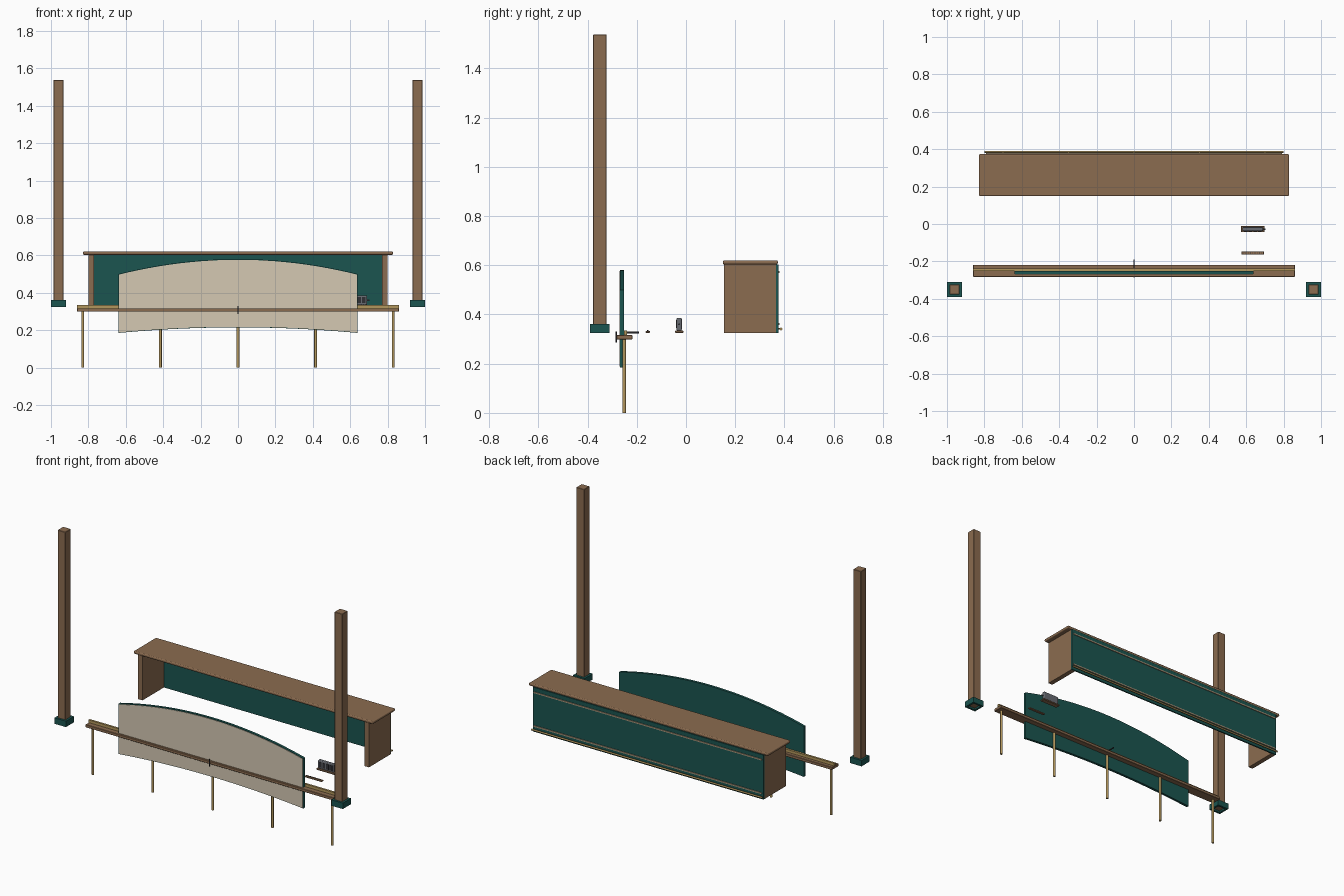
import bpy, math
from mathutils import Vector

if "Cube" in bpy.data.objects:
    bpy.data.objects.remove(bpy.data.objects["Cube"])


def mat(name, r, g, b):
    m = bpy.data.materials.new(name)
    m.diffuse_color = (r, g, b, 1)
    m.use_nodes = True
    m.node_tree.nodes["Principled BSDF"].inputs["Base Color"].default_value = m.diffuse_color
    return m


WOOD = mat("wood", .26, .15, .08)
TEAL = mat("teal", .011, .09, .08)
CREAM = mat("cream", .66, .58, .45)
BRASS = mat("brass", .45, .31, .11)
TAN = mat("tan", .40, .31, .20)
GREY = mat("grey", .14, .15, .17)
DARK = mat("dark", .03, .03, .035)


def mesh_obj(name, verts, faces, m):
    me = bpy.data.meshes.new(name)
    me.from_pydata(verts, [], faces)
    me.materials.append(m)
    ob = bpy.data.objects.new(name, me)
    bpy.context.collection.objects.link(ob)
    return ob


def box(name, x, y, z, m, bevel=0, segments=2):
    """Box from (min, max) ranges on each axis."""
    v = [(a, b, c) for a in x for b in y for c in z]
    f = [(0, 1, 3, 2), (4, 6, 7, 5), (0, 4, 5, 1), (2, 3, 7, 6), (0, 2, 6, 4), (1, 5, 7, 3)]
    ob = mesh_obj(name, v, f, m)
    if bevel:
        b = ob.modifiers.new("bevel", 'BEVEL')
        b.width, b.segments = bevel, segments
    return ob


def rod(name, p, q, r, m, sides=16):
    """Smooth cylinder between two points."""
    p, q = Vector(p), Vector(q)
    bpy.ops.mesh.primitive_cylinder_add(vertices=sides, radius=r, depth=(q - p).length, location=(p + q) / 2)
    ob = bpy.context.object
    ob.rotation_euler = (q - p).to_track_quat('Z', 'Y').to_euler()
    ob.name = name
    ob.data.materials.append(m)
    bpy.ops.object.shade_smooth_by_angle(angle=math.radians(40))
    return ob


def arched_panel(name, half, y0, y1, top, bottom, m, n=24):
    """Slab with arched top and bottom; top/bottom = (edge z, centre z)."""
    verts = []
    for i in range(n + 1):
        t = -1 + 2 * i / n
        # cosine-like crown, flattest at the centre
        zt = top[1] - (top[1] - top[0]) * t * t
        zb = bottom[1] - (bottom[1] - bottom[0]) * t * t
        verts += [(t * half, y0, zb), (t * half, y0, zt), (t * half, y1, zt), (t * half, y1, zb)]
    faces = [(0, 1, 2, 3), tuple(4 * n + k for k in (3, 2, 1, 0))]
    for i in range(n):
        a, b = 4 * i, 4 * i + 4
        faces += [(a + k, b + k, b + (k + 1) % 4, a + (k + 1) % 4) for k in range(4)]
    return mesh_obj(name, verts, faces, m)


# Tall posts standing in square collars
for side, s in (("left", -1), ("right", 1)):
    cx, cy = s * .96, -.35
    box(side + "_post", (cx - .027, cx + .027), (cy - .027, cy + .027), (.335, 1.538), WOOD, .002, 1)
    for k in (-1, 1):
        xa, ya = cx + k * .027, cy + k * .027
        box(side + "_collar_side", sorted((xa, cx + k * .04)), (cy - .04, cy + .04), (.325, .362), TEAL)
        box(side + "_collar_face", (cx - .027, cx + .027), sorted((ya, cy + k * .04)), (.325, .362), TEAL)

# Counter: top, side panels, back panel
box("counter_top", (-.83, .83), (.15, .373), (.603, .62), WOOD, .006, 3)
for s in (-1, 1):
    box("counter_side", sorted((s * .77, s * .80)), (.154, .366), (.325, .603), WOOD)
box("counter_back_panel", (-.80, .80), (.366, .375), (.325, .603), TEAL)
for z in (.573, .362):
    box("back_trim", (-.79, .79), (.375, .380), (z - .004, z + .004), TAN)

# Foot rail behind the counter
rod("foot_rail", (-.80, .386, .341), (.80, .386, .341), .0055, BRASS)
for i in range(5):
    x = -.7 + .35 * i
    rod("foot_rail_bracket", (x, .374, .341), (x, .386, .341), .003, BRASS, 8)

# Long shelf rail with brass bar and slim legs
box("shelf_rail", (-.86, .86), (-.283, -.218), (.299, .317), WOOD, .002, 1)
box("brass_bar", (-.86, .86), (-.252, -.239), (.317, .334), BRASS)
for i in range(5):
    x = -.83 + .415 * i
    rod("slim_leg", (x, -.251, 0), (x, -.251, .30), .0075, BRASS)

# Arched panel with cream front facing
arched_panel("arched_panel", .64, -.268, -.252, (.50, .58), (.185, .215), TEAL)
arched_panel("arched_facing", .637, -.271, -.268, (.497, .576), (.188, .218), CREAM)

# Small centre pin and hanging peg
rod("centre_pin", (0, -.252, .327), (0, -.19, .327), .004, DARK, 12)
rod("centre_peg", (0, -.283, .285), (0, -.283, .33), .003, DARK, 12)

# Counter display: wooden base, rounded grey housing, four windows, side knob
box("display_base", (.572, .698), (-.044, -.011), (.325, .334), WOOD, .002, 1)
box("display_housing", (.58, .69), (-.038, -.017), (.334, .386), GREY, .005, 3)
for i in range(4):
    x = .5975 + .025 * i
    box("display_window", (x - .009, x + .009), (-.040, -.037), (.344, .377), DARK)
rod("display_knob", (.69, -.028, .36), (.703, -.028, .36), .004, GREY, 12)

# Slim peg tray
box("peg_tray", (.575, .695), (-.164, -.146), (.325, .333), WOOD, .002, 1)
for i in range(9):
    x = .587 + .012 * i
    rod("tray_peg", (x, -.155, .332), (x, -.155, .336), .003, DARK, 8)
